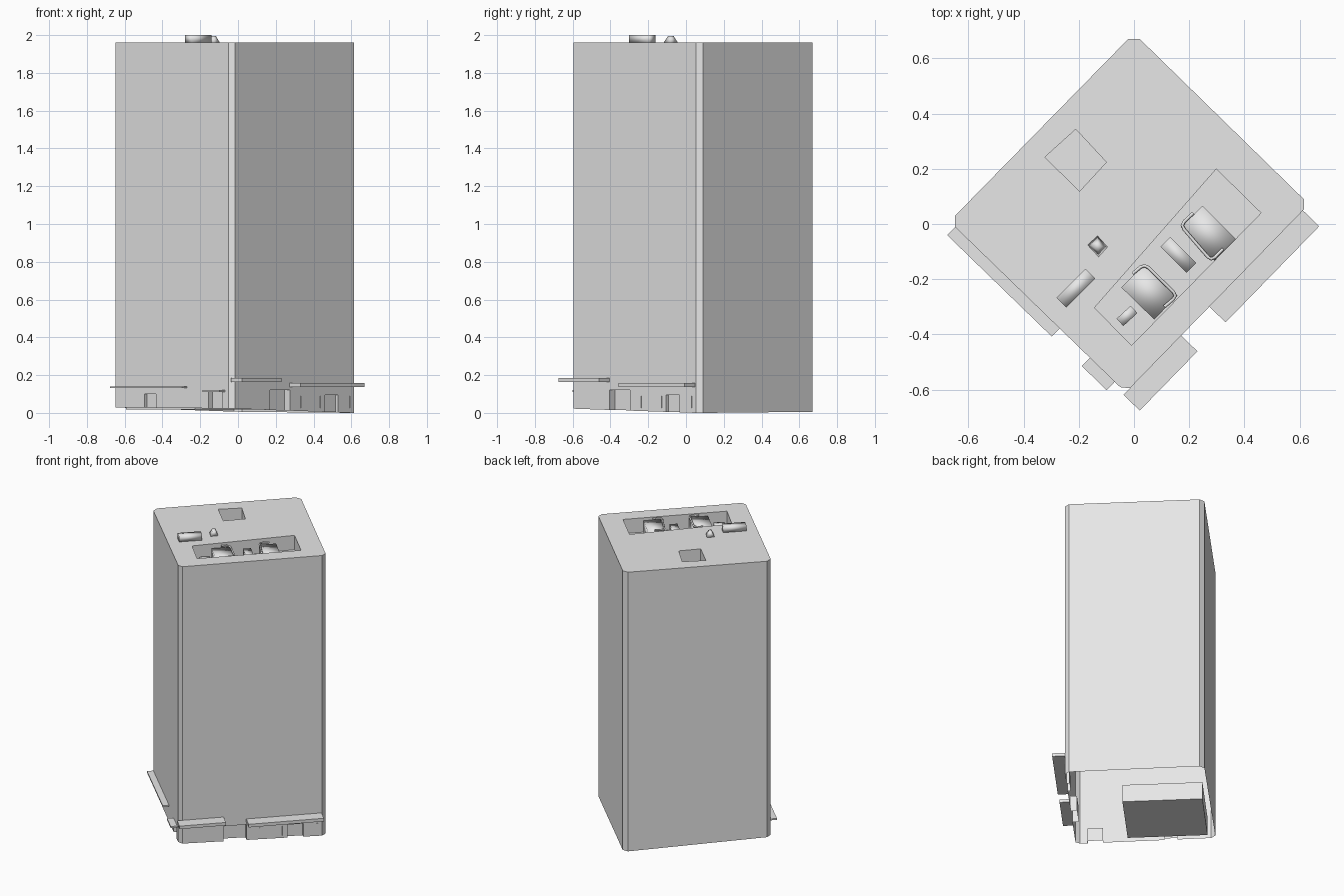
import bpy, bmesh
from mathutils import Vector

cube = bpy.data.objects.get("Cube")
if cube:
    bpy.data.objects.remove(cube, do_unlink=True)

concrete = bpy.data.materials.new("light_grey")
concrete.use_nodes = True
concrete.diffuse_color = (0.8, 0.8, 0.8, 1)
concrete.node_tree.nodes["Principled BSDF"].inputs["Base Color"].default_value = (0.8, 0.8, 0.8, 1)

ROOF = 1.96
FRONT, RIGHT = Vector((-0.015, -0.595)), Vector((0.615, 0.052))
LEFT, FRONT_L = Vector((-0.648, -0.011)), Vector((-0.05, -0.591))


def ground(p):
    """Height of the sloping site below a point."""
    return max(0.0, 0.015 - 0.0235 * p[0] - 0.0235 * p[1] + 0.0155 * (p[0] - p[1]) * 0.0)


def prism(name, outline, z0, z1, smooth=False, top=1.0):
    """Upright prism; z0 may be a function of the plan position; top scales the upper outline."""
    bm = bmesh.new()
    mid = sum((Vector(p) for p in outline), Vector((0, 0))) / len(outline)
    low = [bm.verts.new((p[0], p[1], z0(p) if callable(z0) else z0)) for p in outline]
    high = [bm.verts.new((*(mid + (Vector(p) - mid) * top), z1)) for p in outline]
    bm.faces.new(low)
    bm.faces.new(high)
    n = len(low)
    for i in range(n):
        bm.faces.new((low[i], low[(i + 1) % n], high[(i + 1) % n], high[i]))
    bmesh.ops.recalc_face_normals(bm, faces=bm.faces)
    for f in bm.faces:
        f.smooth = smooth
    me = bpy.data.meshes.new(name)
    bm.to_mesh(me)
    bm.free()
    me.materials.append(concrete)
    ob = bpy.data.objects.new(name, me)
    bpy.context.collection.objects.link(ob)
    return ob


def strip(a, b, w):
    """Rectangle on edge a-b, reaching w to the right of it."""
    a, b = Vector(a), Vector(b)
    d = (b - a).normalized()
    out = Vector((d.y, -d.x)) * w
    return [a, b, b + out, a + out]


def on_wall(p, q, x):
    """Point of wall line p-q at a given x."""
    return p.lerp(q, (x - p.x) / (q.x - p.x))


def wall_box(p, q, x0, x1, w, z0, z1, name, inset=0.0):
    a, b = on_wall(p, q, x0), on_wall(p, q, x1)
    if inset:
        d = (b - a).normalized()
        off = Vector((d.y, -d.x)) * inset
        a, b = a + off, b + off
    return prism(name, strip(a, b, w), z0, z1)


# Tower with chamfered corners, on sloping ground
def site(p):
    return max(0.0, 0.0145 - 0.012 * p[0] * 2 * 0.5 - 0.0125 * p[1] - 0.011 * p[0])


outline = [FRONT, RIGHT, (0.615, 0.09), (0.02, 0.671), (-0.02, 0.671),
           (-0.648, 0.03), LEFT, FRONT_L]
tower = prism("tower", outline, site, ROOF)

# Roof pits and recessed doorways
cutters = [
    prism("plant_pit_cutter", [(-0.143, -0.303), (-0.009, -0.44), (0.46, 0.04), (0.298, 0.199)], 1.86, 2.1),
    prism("small_pit_cutter", [(-0.211, 0.343), (-0.10, 0.224), (-0.197, 0.119), (-0.323, 0.242)], 1.84, 2.1),
    wall_box(FRONT, RIGHT, 0.17, 0.275, -0.09, -0.1, 0.12, "entrance_cutter", 0.05),
    wall_box(FRONT, RIGHT, 0.46, 0.53, -0.07, -0.1, 0.095, "side_door_cutter", 0.05),
    wall_box(LEFT, FRONT_L, -0.495, -0.435, -0.07, -0.1, 0.10, "shop_door_cutter", 0.05),
    wall_box(LEFT, FRONT_L, -0.155, -0.085, -0.08, -0.1, 0.115, "small_door_cutter", 0.05),
]
for c in cutters:
    c.hide_render = True
    mod = tower.modifiers.new(c.name, "BOOLEAN")
    mod.operation = "DIFFERENCE"
    mod.solver = "EXACT"
    mod.object = c
bpy.context.view_layer.update()
mesh = bpy.data.meshes.new_from_object(tower.evaluated_get(bpy.context.evaluated_depsgraph_get()))
tower.modifiers.clear()
tower.data = mesh
for c in cutters:
    bpy.data.objects.remove(c, do_unlink=True)

# The shell is hollow and open underneath
bm = bmesh.new()
bm.from_mesh(mesh)
under = [f for f in bm.faces if f.normal.z < -0.9 and f.calc_center_median().z < 0.05]
bmesh.ops.delete(bm, geom=under, context="FACES_ONLY")
bm.to_mesh(mesh)
bm.free()

# Ground floor room inside the shell
room = strip(on_wall(LEFT, FRONT_L, -0.635), on_wall(LEFT, FRONT_L, -0.27), -0.52)
inward = (room[3] - room[0]).normalized() * 0.06
prism("shop_room", [room[0] + inward, room[1] + inward, room[2], room[3]], 0.018, 0.14)

# Canopies over the entrances
wall_box(FRONT, RIGHT, 0.273, 0.612, 0.082, 0.137, 0.159, "long_canopy")
wall_box(FRONT, RIGHT, -0.038, 0.171, 0.082, 0.164, 0.185, "corner_canopy")
wall_box(LEFT, FRONT_L, -0.648, -0.269, 0.041, 0.131, 0.141, "shop_canopy")
wall_box(LEFT, FRONT_L, -0.16, -0.07, 0.042, 0.111, 0.122, "small_canopy")

# Door leaf edges beside the doorways
for i, x in enumerate((0.33, 0.435, 0.59)):
    wall_box(FRONT, RIGHT, x, x + 0.005, 0.004, 0.025, 0.09, f"door_jamb_{i + 1}")

# Roof equipment
prism("roof_duct", strip((-0.28, -0.267), (-0.175, -0.162), 0.05), ROOF, 2.0, True)
prism("roof_vent", [(-0.132, -0.043), (-0.096, -0.083), (-0.128, -0.119), (-0.168, -0.076)],
      ROOF, 1.995, True, 0.4)

# Plant inside the large pit
prism("pit_duct", strip((0.132, -0.047), (0.226, -0.141), 0.05), 1.86, 1.92, True)
prism("pit_box", strip((-0.063, -0.343), (-0.012, -0.296), 0.036), 1.86, 1.92, True)


def cooler(name, body, rim):
    prism(name + "_body", body, 1.86, 1.94, True)
    cu = bpy.data.curves.new(name + "_rail", "CURVE")
    cu.dimensions = "3D"
    cu.bevel_depth = 0.006
    cu.bevel_resolution = 1
    sp = cu.splines.new("POLY")
    # Round the two corners of the rail
    path = [Vector(rim[0])]
    for before, corner, after in zip(rim, rim[1:], rim[2:]):
        corner = Vector(corner)
        u, v = (Vector(before) - corner).normalized() * 0.02, (Vector(after) - corner).normalized() * 0.02
        path += [corner + u, corner + (u + v) * 0.25, corner + v]
    path.append(Vector(rim[-1]))
    sp.points.add(len(path) - 1)
    for pt, p in zip(sp.points, path):
        pt.co = (p.x, p.y, 1.95, 1)
    cu.materials.append(concrete)
    bpy.context.collection.objects.link(bpy.data.objects.new(name + "_rail", cu))


cooler("right_cooler", strip((0.17, -0.011), (0.295, -0.137), -0.11),
       [(0.215, 0.04), (0.168, -0.004), (0.28, -0.134), (0.323, -0.09)])
cooler("left_cooler", strip((0.038, -0.144), (0.157, -0.26), 0.12),
       [(-0.005, -0.18), (0.038, -0.144), (0.157, -0.26), (0.11, -0.30)])
